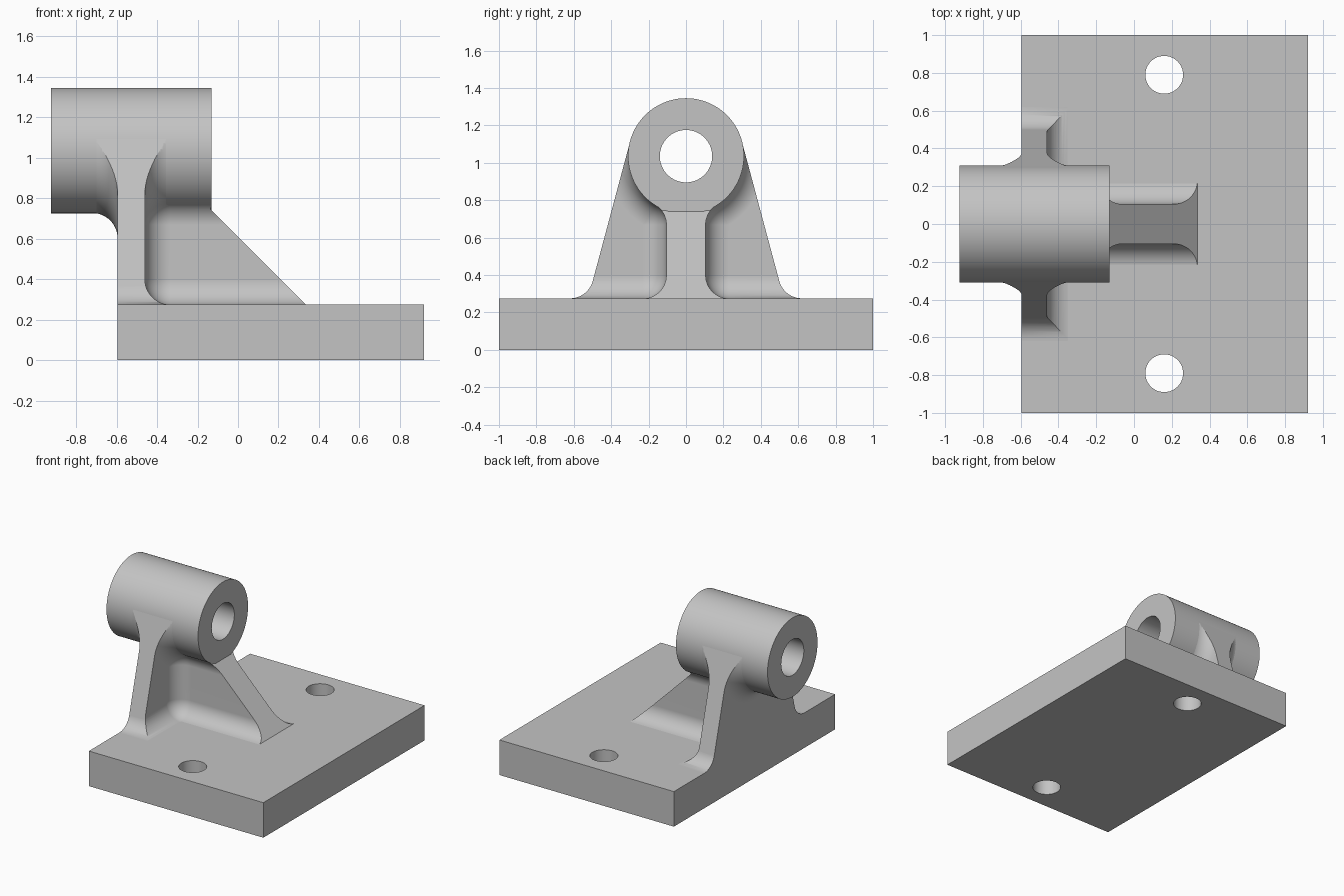
import bpy, bmesh
from math import sin, cos, pi, sqrt, atan2, radians

old = bpy.data.objects.get("Cube")
if old:
    bpy.data.objects.remove(old, do_unlink=True)

# Main dimensions
AXIS_Z, TUBE_R, BORE_R = 1.035, 0.31, 0.14
TUBE_X0, TUBE_X1 = -0.925, -0.13
BASE_X0, BASE_X1, BASE_TOP = -0.595, 0.92, 0.275
WEB_X1, RIB_Y, FILLET = -0.46, 0.105, 0.125
TAPER = radians(15)
STEPS = 12

steel = bpy.data.materials.new("plain grey")
steel.use_nodes = True
grey = (0.55, 0.55, 0.55, 1)
steel.diffuse_color = grey
steel.node_tree.nodes["Principled BSDF"].inputs["Base Color"].default_value = grey


def loft(name, rings):
    """Closed solid through matching rings of points."""
    bm = bmesh.new()
    loops = [[bm.verts.new(p) for p in ring] for ring in rings]
    n = len(loops[0])
    for a, b in zip(loops, loops[1:]):
        for i in range(n):
            j = (i + 1) % n
            bm.faces.new((a[i], a[j], b[j], b[i]))
    bm.faces.new(loops[0])
    bm.faces.new(loops[-1])
    bmesh.ops.remove_doubles(bm, verts=bm.verts, dist=1e-5)
    bmesh.ops.recalc_face_normals(bm, faces=bm.faces)
    mesh = bpy.data.meshes.new(name)
    bm.to_mesh(mesh)
    bm.free()
    mesh.materials.append(steel)
    ob = bpy.data.objects.new(name, mesh)
    bpy.context.collection.objects.link(ob)
    return ob


def prism_x(name, section, x0, x1):
    return loft(name, [[(x, y, z) for y, z in section] for x in (x0, x1)])


def circle(r, cx, cy, n):
    return [(cx + r * cos(2 * pi * i / n), cy + r * sin(2 * pi * i / n)) for i in range(n)]


def sweep(a, b, n=STEPS):
    return [a + (b - a) * i / n for i in range(n + 1)]


def activate(ob):
    bpy.ops.object.select_all(action="DESELECT")
    ob.select_set(True)
    bpy.context.view_layer.objects.active = ob


def cut(ob, *cutters):
    activate(ob)
    for c in cutters:
        mod = ob.modifiers.new("cut", "BOOLEAN")
        mod.operation, mod.solver, mod.object = "DIFFERENCE", "EXACT", c
        bpy.ops.object.modifier_apply(modifier=mod.name)
        bpy.data.objects.remove(c, do_unlink=True)


def finish(ob):
    activate(ob)
    bpy.ops.object.shade_smooth_by_angle(angle=radians(30))
    mod = ob.modifiers.new("even shading", "WEIGHTED_NORMAL")
    mod.keep_sharp = True


def rounded_cavity(name, section, x_wall, direction, x_end):
    """Cavity whose section (point, outward normal) swells away from a wall."""
    rings = []
    for t in sweep(0, pi / 2):
        x, d = x_wall + direction * FILLET * (1 - cos(t)), FILLET * sin(t)
        rings.append([(x, y + d * ny, z + d * nz) for y, z, ny, nz in section])
    rings.append([(x_end, y, z) for _, y, z in rings[-1]])
    return loft(name, rings)


# Base plate with two bolt holes
base = prism_x("base_plate", [(-1, 0), (1, 0), (1, BASE_TOP), (-1, BASE_TOP)], BASE_X0, BASE_X1)
holes = [loft("hole_cutter", [[(x, y, z) for x, y in circle(0.1, 0.16, s * 0.79, 48)]
                              for z in (-0.1, 0.5)]) for s in (-1, 1)]
cut(base, *holes)

# Bearing tube along x
tube = prism_x("bearing_tube", circle(TUBE_R, 0, AXIS_Z, 96), TUBE_X0, TUBE_X1)
cut(tube, prism_x("bore_cutter", circle(BORE_R, 0, AXIS_Z, 64), -1.2, 0.2))

# Bracket outline: tapered sides tangent to the tube, filleted into the base
inner_r = TUBE_R - 0.001
foot_z = BASE_TOP + FILLET
foot_y = (inner_r + FILLET + (AXIS_Z - foot_z) * sin(TAPER)) / cos(TAPER)
side = [(foot_y + FILLET * cos(a), foot_z + FILLET * sin(a))
        for a in sweep(1.5 * pi, pi + TAPER)]
side.append((inner_r * cos(TAPER), AXIS_Z + inner_r * sin(TAPER)))
outline = side + [(-y, z) for y, z in reversed(side)]
bracket = prism_x("support_bracket", outline, BASE_X0 - FILLET, TUBE_X1 + 0.465)

# Sloping front edge of the rib
slope = [(-0.135, 1.6), (-0.135, 0.745), (0.44, 0.17), (1, 0.17), (1, 1.6)]
slope_cutter = loft("slope_cutter", [[(x, y, z) for x, z in slope] for y in (-1, 1)])

# Rounded pockets either side of the rib, ahead of the web
arc_r = TUBE_R + FILLET - 0.002
corner_y = RIB_Y + FILLET
low_z = foot_z - 0.001
high_z = AXIS_Z - sqrt(arc_r ** 2 - corner_y ** 2)
to_axis = atan2(AXIS_Z - high_z, -corner_y)


def pocket(s):
    pts = [(1.2, low_z, 0, -1)]
    pts += [(corner_y, low_z, cos(a), sin(a)) for a in sweep(1.5 * pi, pi)]
    pts += [(corner_y, high_z, cos(a), sin(a)) for a in sweep(pi, to_axis)]
    pts += [(arc_r * cos(a), AXIS_Z + arc_r * sin(a), -cos(a), -sin(a))
            for a in sweep(to_axis - pi, radians(32), 32)[1:]]
    pts.append((1.2, 1.4, 0, 0))
    return rounded_cavity("pocket_cutter", [(s * y, z, s * ny, nz) for y, z, ny, nz in pts],
                          WEB_X1, 1, 0.8)


# Fillet behind the web, swept round the underside of the tube
under = [(arc_r * cos(a), AXIS_Z + arc_r * sin(a), -cos(a), -sin(a))
         for a in sweep(radians(-212), radians(32), 72)]
under += [(1.2, 1.4, 0, 0), (1.2, 0, 0, 0), (-1.2, 0, 0, 0), (-1.2, 1.4, 0, 0)]
back_cutter = rounded_cavity("back_cutter", under, BASE_X0, -1, -1.1)

clearance = prism_x("clearance_cutter", circle(0.2, 0, AXIS_Z, 48), -1.2, 0.2)
cut(bracket, pocket(1), pocket(-1), back_cutter, slope_cutter, clearance)

for part in (base, tube, bracket):
    finish(part)
